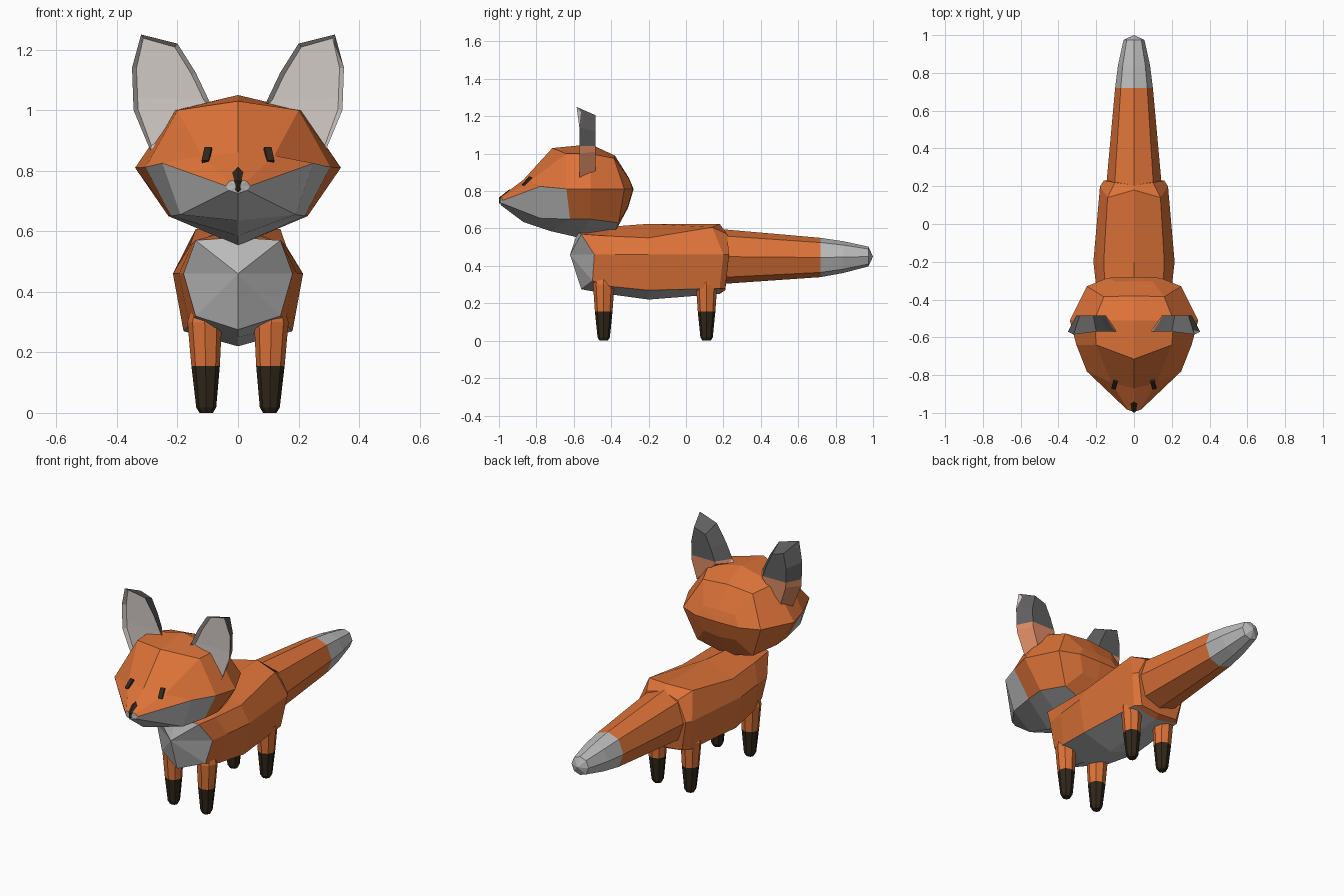
import bpy, bmesh, math
from mathutils import Vector, Matrix

if "Cube" in bpy.data.objects:
    bpy.data.objects.remove(bpy.data.objects["Cube"])


def material(name, rgb):
    m = bpy.data.materials.new(name)
    m.diffuse_color = (*rgb, 1)
    m.use_nodes = True
    m.node_tree.nodes["Principled BSDF"].inputs["Base Color"].default_value = m.diffuse_color
    return m


ORANGE = material("orange fur", (0.72, 0.17, 0.04))
GREY = material("light grey fur", (0.5, 0.5, 0.5))
DARK = material("dark brown", (0.03, 0.02, 0.01))
EAR_BACK = material("ear dark grey", (0.12, 0.115, 0.115))
EAR_BASE = material("ear base", (0.72, 0.26, 0.13))
EAR_INNER = material("ear inner", (0.66, 0.61, 0.58))


def finish(name, bm, mats):
    bmesh.ops.recalc_face_normals(bm, faces=bm.faces[:])
    me = bpy.data.meshes.new(name)
    bm.to_mesh(me)
    bm.free()
    for m in mats:
        me.materials.append(m)
    ob = bpy.data.objects.new(name, me)
    bpy.context.collection.objects.link(ob)
    return ob


def loft(name, half_rings, start, end, mats, pick):
    """Mirror half rings (top to bottom) in x, skin them, fan-cap both ends.
    pick(station, segment) gives the material slot; caps are stations -1 and n."""
    bm = bmesh.new()
    rings = []
    for h in half_rings:
        full = h + [(-x, y, z) for x, y, z in h[-2:0:-1]]
        rings.append([bm.verts.new(p) for p in full])
    n = len(rings[0])
    for i, (a, b) in enumerate(zip(rings, rings[1:])):
        for k in range(n):
            j = (k + 1) % n
            f = bm.faces.new((a[k], a[j], b[j], b[k]))
            f.material_index = pick(i, min(k, n - 1 - k))
    for ring, tip, i in ((rings[0], start, -1), (rings[-1], end, len(rings))):
        c = bm.verts.new(tip)
        for k in range(n):
            f = bm.faces.new((ring[k], ring[(k + 1) % n], c))
            f.material_index = pick(i, min(k, n - 1 - k))
    return finish(name, bm, mats)


# Body with grey chest and belly
body = [
    [(0, -.58, .58), (.14, -.56, .57), (.18, -.49, .46), (.14, -.50, .32), (0, -.56, .275)],
    [(0, -.40, .61), (.15, -.42, .56), (.195, -.38, .46), (.16, -.40, .29), (0, -.42, .25)],
    [(0, -.20, .625), (.16, -.20, .55), (.215, -.20, .46), (.18, -.20, .27), (0, -.20, .22)],
    [(0, .18, .625), (.14, .14, .607), (.18, .20, .46), (.15, .18, .28), (0, .18, .25)],
    [(0, .205, .59), (.10, .22, .57), (.16, .23, .46), (.12, .21, .28), (0, .21, .27)],
]
loft("body", body, (0, -.62, .46), (0, .23, .45), [ORANGE, GREY],
     lambda i, k: int(i == -1 or (k == 3 and i < 3)))

# Head with grey muzzle and underside
head = [
    [(0, -.99, .77), (.03, -.985, .765), (.04, -.98, .75), (.03, -.985, .735), (0, -.99, .725)],
    [(0, -.87, .86), (.12, -.84, .85), (.25, -.78, .825), (.19, -.78, .655), (0, -.87, .635)],
    [(0, -.715, 1.03), (.20, -.64, 1.0), (.305, -.64, .812), (.22, -.62, .65), (0, -.72, .585)],
    [(0, -.51, 1.05), (.21, -.51, 1.0), (.34, -.51, .81), (.23, -.51, .65), (0, -.58, .553)],
    [(0, -.38, .99), (.16, -.385, .975), (.25, -.33, .81), (.18, -.36, .63), (0, -.38, .58)],
    [(0, -.305, .87), (.10, -.305, .865), (.14, -.285, .81), (.10, -.31, .72), (0, -.31, .71)],
]
loft("head", head, (0, -.995, .75), (0, -.28, .81), [ORANGE, GREY],
     lambda i, k: int(i == -1 or (i < 2 and k >= 2) or (i < 4 and k == 3)))

# Tail with grey tip: y, half width, centre height, half height
OCT = [(0, 1), (.7, .76), (1, 0), (.7, -.76), (0, -1)]
tail = [[(a * w, y, zc + b * h) for a, b in OCT] for y, w, zc, h in (
    (.17, .15, .45, .148), (.72, .10, .445, .105), (.84, .085, .447, .085), (.975, .055, .45, .053))]
loft("tail", tail, (0, .2, .45), (0, 1, .45), [ORANGE, GREY], lambda i, k: int(i in (1, 2, 4)))

# Legs with dark socks: z, radius, centre x
for end, y in (("front", -.44), ("rear", .11)):
    for side, s in (("left", 1), ("right", -1)):
        bm = bmesh.new()
        prev = None
        for i, (z, r, cx) in enumerate(((0, .022, .105), (.018, .033, .105),
                                        (.155, .047, .107), (.30, .057, .11), (.36, .04, .11))):
            ring = [bm.verts.new((s * cx + r * math.cos(k * math.pi / 4),
                                  y + r * math.sin(k * math.pi / 4), z)) for k in range(8)]
            if prev:
                for k in range(8):
                    j = (k + 1) % 8
                    bm.faces.new((prev[k], prev[j], ring[j], ring[k])).material_index = int(i < 3)
            else:
                bm.faces.new(ring).material_index = 1
            prev = ring
        bm.faces.new(prev)
        finish(f"{end}_leg_{side}", bm, [ORANGE, DARK])

# Ears: front rim joined to a smaller back outline, with a hollowed inner face
rim = [(.09, 1.02), (.14, 1.125), (.20, 1.22), (.32, 1.25), (.35, 1.14), (.345, 1.0), (.29, .868)]
for side, s in (("left", 1), ("right", -1)):
    bm = bmesh.new()
    front = [bm.verts.new((s * x, -.585 if z > 1.24 else -.57, z)) for x, z in rim]
    back = [bm.verts.new((s * (.24 + .6 * (x - .24)), -.485, 1.05 + .78 * (z - 1.05))) for x, z in rim]
    inner = bm.faces.new(front)
    bm.faces.new(back)
    for k in range(7):
        j = (k + 1) % 7
        bm.faces.new((front[k], front[j], back[j], back[k]))
    bmesh.ops.bisect_plane(bm, geom=bm.verts[:] + bm.edges[:] + bm.faces[:],
                           plane_co=(0, 0, 1.04), plane_no=(0, 0, 1))
    bmesh.ops.recalc_face_normals(bm, faces=bm.faces[:])
    for f in bm.faces:
        f.material_index = 0 if f.calc_center_median().z > 1.04 else 1
    inner = [f for f in bm.faces if f.normal.y < -.9]
    for f in inner:
        f.material_index = 2
    bmesh.ops.inset_region(bm, faces=inner, thickness=.015, depth=-.02)
    finish(f"ear_{side}", bm, [EAR_BACK, EAR_BASE, EAR_INNER])

# Nose
bm = bmesh.new()
for p in ((.042, -.965, .77), (-.042, -.965, .77), (0, -1, .765), (0, -.998, .728), (0, -.94, .813)):
    bm.verts.new(p)
bmesh.ops.convex_hull(bm, input=bm.verts[:])
finish("nose", bm, [DARK])

# Eyes, laid on the sloping face
for side, s in (("left", 1), ("right", -1)):
    bm = bmesh.new()
    place = (Matrix.Translation((s * .102, -.848, .85)) @ Matrix.Rotation(s * .25, 4, 'Z')
             @ Matrix.Rotation(math.radians(-42), 4, 'X'))
    bmesh.ops.create_cube(bm, size=1, matrix=place @ Matrix.Diagonal((.024, .02, .06, 1)))
    finish(f"eye_{side}", bm, [DARK])
